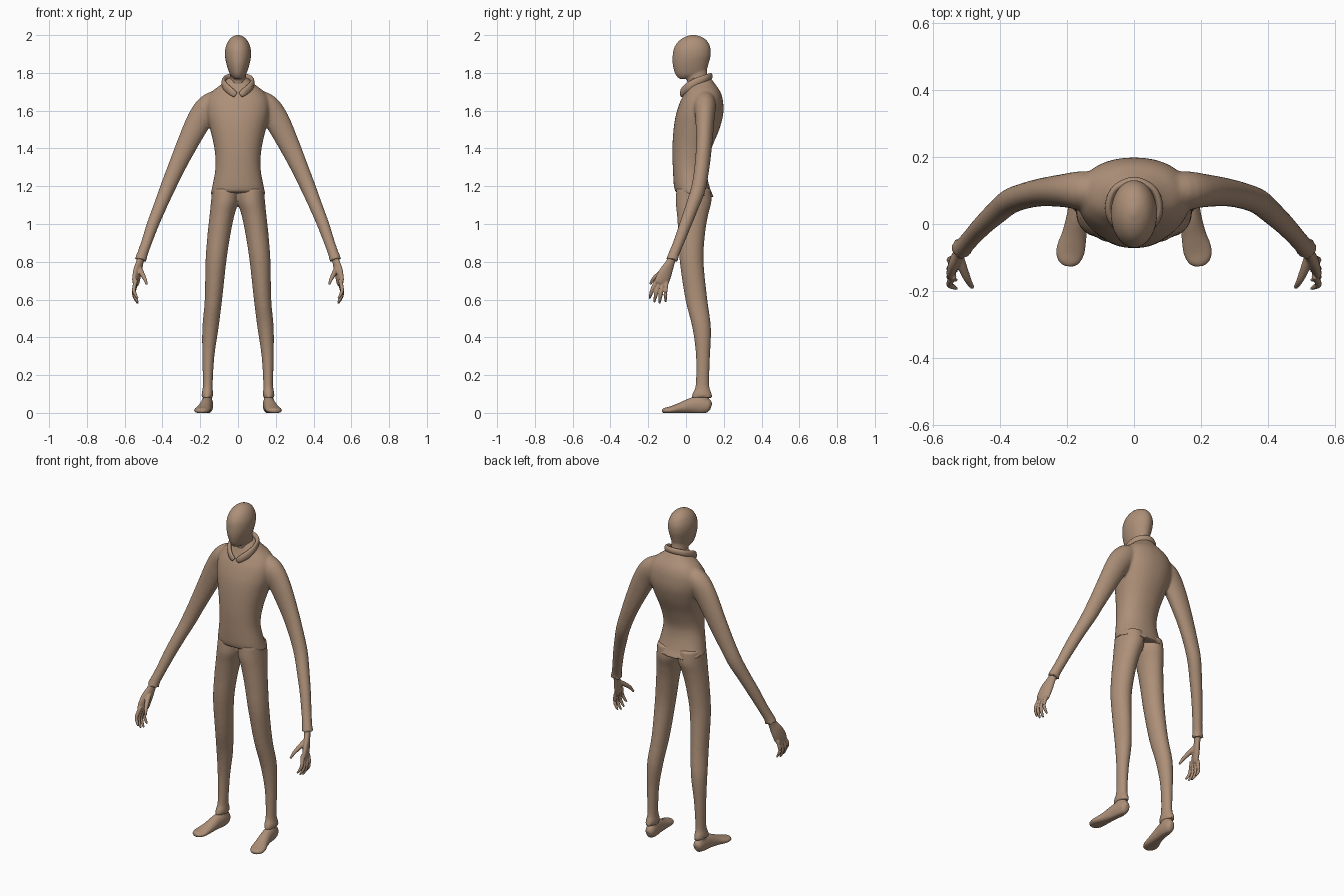
import bpy, bmesh, math
from mathutils import Vector

mat = bpy.data.materials.new("clay_brown")
mat.diffuse_color = (0.42, 0.28, 0.19, 1)


def smooth_path(pts, steps):
    """Catmull-Rom interpolation of stations (x, y, z, rx, ry)."""
    out = []
    for i in range(len(pts) - 1):
        a, b, c, d = (pts[max(0, min(len(pts) - 1, i + k))] for k in (-1, 0, 1, 2))
        for s in range(steps):
            t = s / steps
            out.append([0.5 * (2 * q + (r - p) * t + (2 * p - 5 * q + 4 * r - w) * t * t
                               + (3 * q - p - 3 * r + w) * t ** 3)
                        for p, q, r, w in zip(a, b, c, d)])
    return out + [list(pts[-1])]


def loft(bm, stations, flat=False, side=1, n=28, steps=4, floor=False, tilt=0, power=1.0):
    """Skin elliptical rings; flat rings stay horizontal, others follow the path."""
    st = smooth_path(stations, steps)
    rings = []
    for i, (x, y, z, rx, ry) in enumerate(st):
        u, v = Vector((1, 0, 0)), Vector((0, 1, 0))
        if not flat:
            t = Vector(st[min(i + 1, len(st) - 1)][:3]) - Vector(st[max(i - 1, 0)][:3])
            t.normalize()
            u = t.cross(Vector((0, 0, 1))).normalized()
            v = u.cross(t)
        ring = []
        for k in range(n):
            a = 2 * math.pi * k / n
            c, s = math.cos(a), math.sin(a)
            c = math.copysign(abs(c) ** power, c)
            s = math.copysign(abs(s) ** power, s)
            p = Vector((x, y, z)) + u * (c * max(rx, 0.001)) + v * (s * max(ry, 0.001))
            if tilt and i < steps:
                p.z -= tilt * (1 - i / steps) * s
            if floor:
                p.z = max(p.z, 0.0)
            ring.append(bm.verts.new((p.x * side, p.y, p.z)))
        rings.append(ring)
    for r0, r1 in zip(rings, rings[1:]):
        for k in range(n):
            bm.faces.new((r0[k], r0[(k + 1) % n], r1[(k + 1) % n], r1[k]))
    bm.faces.new(rings[0])
    bm.faces.new(rings[-1])


def finish(name, bm, voxel=None, smooth=3, mirror=False):
    bmesh.ops.recalc_face_normals(bm, faces=bm.faces)
    me = bpy.data.meshes.new(name)
    bm.to_mesh(me)
    bm.free()
    me.materials.append(mat)
    ob = bpy.data.objects.new(name, me)
    bpy.context.collection.objects.link(ob)
    for p in me.polygons:
        p.use_smooth = True
    if voxel:
        m = ob.modifiers.new("fuse", 'REMESH')
        m.mode, m.voxel_size, m.use_smooth_shade = 'VOXEL', voxel, True
        m = ob.modifiers.new("soften", 'SMOOTH')
        m.factor, m.iterations = 0.5, smooth
    if mirror:
        m = ob.modifiers.new("mirror", 'MIRROR')
        m.use_axis[0] = True
    return ob


def slices(rows):
    """Rows (z, half width, front y, back y) to centred stations."""
    return [(0, (f + b) / 2, z, w, (b - f) / 2) for z, w, f, b in rows]


# head and neck
bm = bmesh.new()
loft(bm, slices([(1.768, .018, -.035, .03), (1.785, .038, -.052, .09), (1.81, .05, -.063, .108),
                 (1.85, .062, -.071, .12), (1.89, .069, -.071, .13), (1.93, .067, -.064, .13),
                 (1.965, .054, -.042, .115), (1.988, .034, -.01, .088), (2.001, .008, .028, .05)]), flat=True)
loft(bm, slices([(1.66, .05, .03, .13), (1.76, .044, .005, .12), (1.80, .042, .0, .112),
                 (1.86, .04, .0, .11)]), flat=True)
finish("head", bm, 0.006)

# shirt: torso fused with both sleeves
bm = bmesh.new()
loft(bm, slices([(1.155, .147, -.055, .148), (1.2, .136, -.064, .124), (1.3, .119, -.07, .108),
                 (1.4, .125, -.072, .135), (1.5, .147, -.066, .176), (1.58, .166, -.053, .197),
                 (1.65, .166, -.03, .196), (1.70, .138, -.005, .182), (1.74, .088, .01, .155),
                 (1.775, .05, .02, .13)]), flat=True, n=40, tilt=.014, power=.92)
for s in (1, -1):
    loft(bm, [(.09, .10, 1.665, .05, .05), (.15, .10, 1.625, .058, .066), (.205, .10, 1.55, .05, .066),
              (.275, .095, 1.41, .042, .055), (.33, .083, 1.29, .039, .046), (.373, .066, 1.19, .038, .041),
              (.41, .035, 1.10, .035, .036), (.45, -.002, 1.0, .031, .033), (.485, -.04, .9, .028, .029),
              (.508, -.066, .835, .028, .029), (.515, -.073, .808, .033, .034)], side=s)
finish("shirt", bm, 0.008, 4)

# trousers: two legs fused at the hips
bm = bmesh.new()
for s in (1, -1):
    loft(bm, [(.163, .085, .08, .029, .056), (.162, .085, .105, .03, .05), (.16, .087, .15, .026, .036),
              (.157, .09, .3, .032, .037), (.146, .083, .45, .043, .049), (.13, .055, .6, .046, .058),
              (.117, .03, .8, .055, .063), (.1, .03, .95, .061, .071), (.084, .035, 1.05, .066, .083),
              (.07, .04, 1.12, .073, .095), (.066, .04, 1.19, .071, .09)], flat=True, side=s)
finish("trousers", bm, 0.008, 3)

# folded collar, a flat band open at the throat
bm = bmesh.new()
half = [(.012, -.022, 1.683, .009, .014), (.035, -.018, 1.70, .011, .02), (.066, .012, 1.727, .012, .022),
        (.076, .055, 1.752, .011, .021), (.056, .105, 1.772, .011, .019)]
back = [(0, .13, 1.782, .011, .018)]
loft(bm, half + back + [(-h[0],) + h[1:] for h in reversed(half)], n=16, steps=6)
finish("collar", bm)

# hands: palm, four curled fingers and thumb
bm = bmesh.new()
loft(bm, [(.512, -.068, .835, .02, .02), (.52, -.083, .795, .017, .025), (.532, -.105, .75, .018, .036),
          (.54, -.125, .705, .016, .04), (.543, -.133, .682, .012, .034)])
for y0, z0, y1, z1, y2, z2 in [(-.155, .705, -.178, .655, -.193, .605), (-.14, .695, -.157, .64, -.168, .585),
                               (-.12, .69, -.133, .635, -.14, .578), (-.103, .69, -.108, .64, -.108, .588)]:
    loft(bm, [(.54, y0, z0, .011, .011), (.551, y1, z1, .01, .01),
              (.545, (y1 + y2) / 2, (z1 + z2) / 2, .009, .009), (.53, y2, z2, .005, .005)], n=14)
loft(bm, [(.522, -.1, .765, .014, .014), (.507, -.143, .735, .013, .013), (.494, -.172, .71, .01, .01),
          (.482, -.19, .68, .006, .006)], n=14)
finish("hands", bm, 0.004, 2, mirror=True)

# bare feet with ankles
bm = bmesh.new()
loft(bm, [(.16, .133, .032, .012, .018), (.16, .118, .036, .026, .036), (.162, .08, .042, .031, .048),
          (.168, .03, .038, .032, .042), (.178, -.03, .025, .037, .029), (.19, -.08, .015, .043, .02),
          (.195, -.112, .012, .033, .015), (.197, -.126, .011, .014, .009)], floor=True)
loft(bm, [(.162, .082, .04, .028, .045), (.162, .085, .09, .024, .036), (.161, .087, .14, .022, .03)], flat=True)
finish("feet", bm, 0.005, 2, mirror=True)
